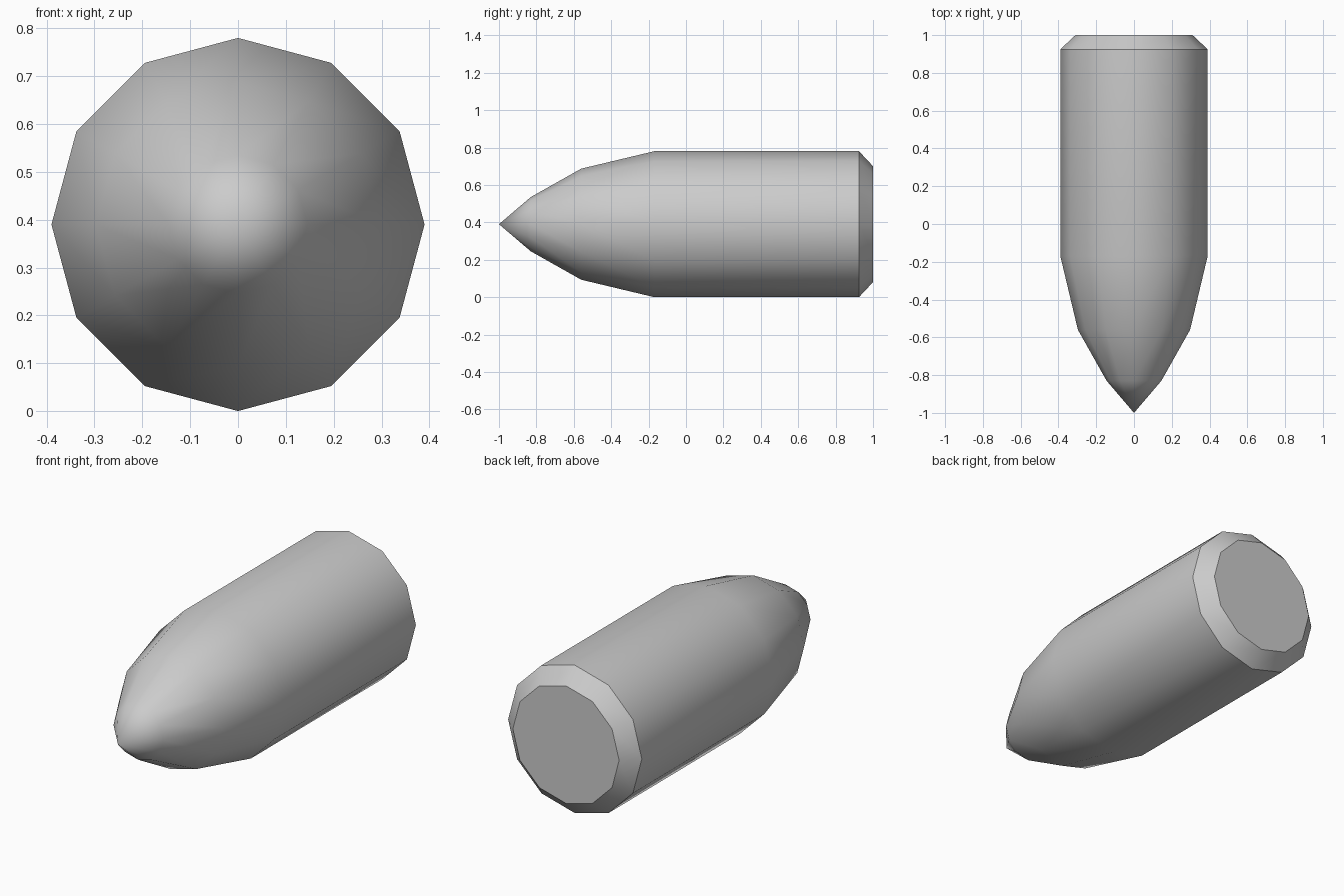
import bpy
import bmesh
import math

cube = bpy.data.objects.get("Cube")
if cube:
    bpy.data.objects.remove(cube, do_unlink=True)

SIDES = 12
RADIUS = 0.39

# Plain grey finish
grey = bpy.data.materials.new("plain_grey")
grey.use_nodes = True
colour = (0.6, 0.6, 0.6, 1.0)
grey.diffuse_color = colour
grey.node_tree.nodes["Principled BSDF"].inputs["Base Color"].default_value = colour

# Side profile from behind the tip to the base: (y, radius)
profile = [(-0.83, 0.145), (-0.56, 0.297), (-0.17, RADIUS),
           (0.925, RADIUS), (1.0, 0.31)]

bm = bmesh.new()
rings = []
for y, r in profile:
    angles = [math.tau * i / SIDES for i in range(SIDES)]
    rings.append([bm.verts.new((r * math.sin(a), y, RADIUS + r * math.cos(a)))
                  for a in angles])

# Pointed nose, body walls, chamfer and flat base
tip = bm.verts.new((0, -1, RADIUS))
for i in range(SIDES):
    j = (i + 1) % SIDES
    bm.faces.new((tip, rings[0][i], rings[0][j]))
    for front, back in zip(rings, rings[1:]):
        bm.faces.new((front[i], back[i], back[j], front[j]))
bm.faces.new(rings[-1])
bmesh.ops.recalc_face_normals(bm, faces=bm.faces)

mesh = bpy.data.meshes.new("pointed_body")
bm.to_mesh(mesh)
bm.free()
mesh.materials.append(grey)
body = bpy.data.objects.new("pointed_body", mesh)
bpy.context.collection.objects.link(body)

# Smooth sides with crisp edges around the base
bpy.ops.object.select_all(action="DESELECT")
body.select_set(True)
bpy.context.view_layer.objects.active = body
bpy.ops.object.shade_smooth_by_angle(angle=math.radians(36))
